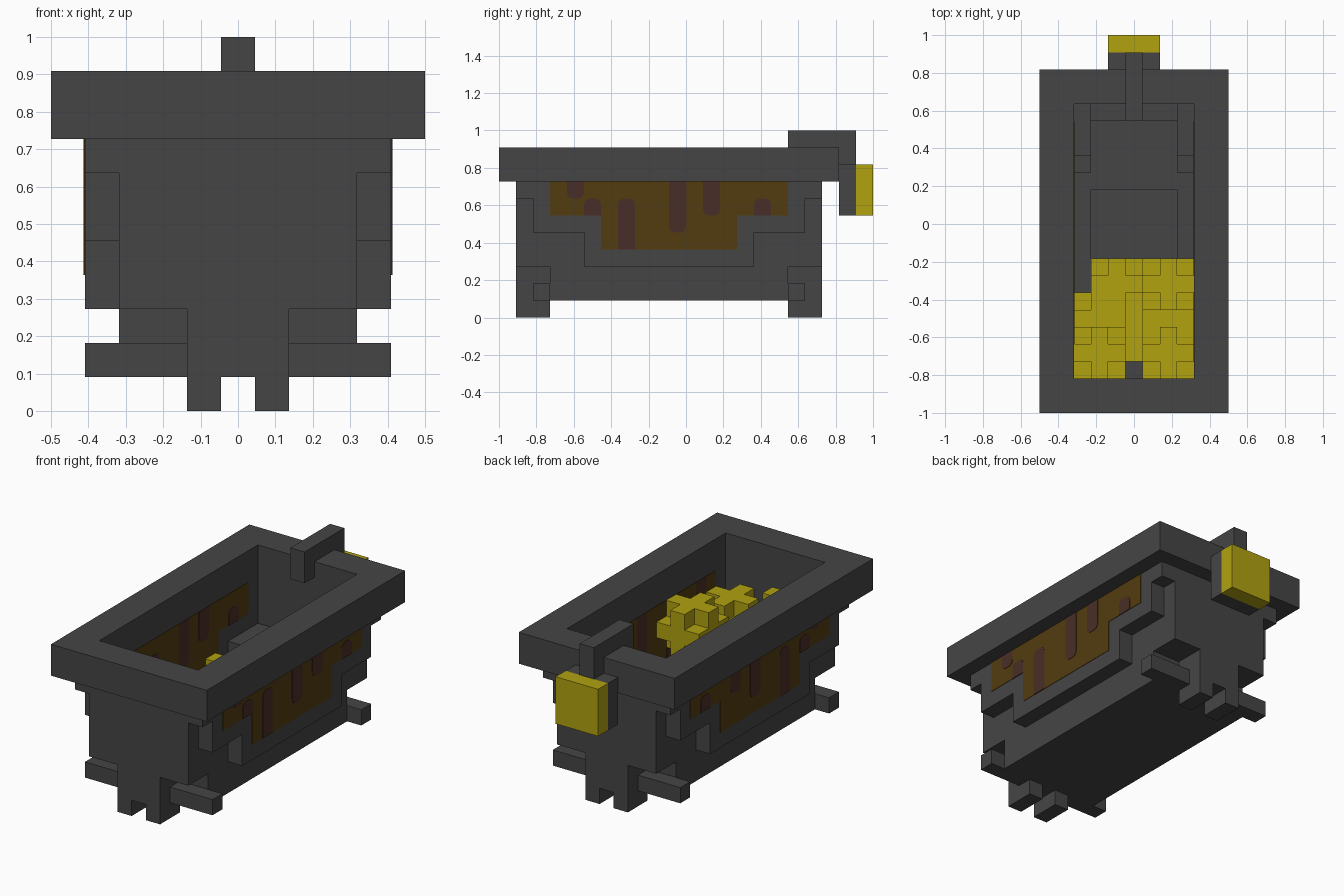
import bpy, bmesh, math
from mathutils import Vector

if "Cube" in bpy.data.objects:
    bpy.data.objects.remove(bpy.data.objects["Cube"])

U = 1 / 11  # size of one block


def material(name, rgb):
    m = bpy.data.materials.new(name)
    m.diffuse_color = (*rgb, 1)
    m.use_nodes = True
    m.node_tree.nodes["Principled BSDF"].inputs["Base Color"].default_value = m.diffuse_color
    return m


IRON = material("dark iron", (0.060, 0.060, 0.060))
GOLD = material("gold", (0.44, 0.36, 0.005))
BROWN = material("brown stain", (0.086, 0.046, 0.005))
RUST = material("rust drip", (0.066, 0.027, 0.020))


def finish(name, bm, mat):
    me = bpy.data.meshes.new(name)
    bm.to_mesh(me)
    bm.free()
    me.materials.append(mat)
    ob = bpy.data.objects.new(name, me)
    bpy.context.collection.objects.link(ob)
    return ob


def cells(box):
    x0, x1, y0, y1, z0, z1 = box
    return {(x0 + i, y0 + j, z0 + k) for i in range(round(x1 - x0))
            for j in range(round(y1 - y0)) for k in range(round(z1 - z0))}


def blocks(name, mat, adds, cuts=()):
    """Union of block ranges minus cut ranges, as an outer skin with merged flat faces."""
    solid = set().union(*map(cells, adds)).difference(*map(cells, cuts))
    bm = bmesh.new()
    verts = {}

    def vert(p):
        if p not in verts:
            verts[p] = bm.verts.new(Vector(p) * U)
        return verts[p]

    for c in solid:
        for axis in range(3):
            b, d = (axis + 1) % 3, (axis + 2) % 3
            for side in (0, 1):
                n = list(c)
                n[axis] += 1 if side else -1
                if tuple(n) in solid:
                    continue
                quad = []
                for s, t in ((0, 0), (1, 0), (1, 1), (0, 1)):
                    p = list(c)
                    p[axis] += side
                    p[b] += s
                    p[d] += t
                    quad.append(vert(tuple(p)))
                bm.faces.new(quad if side else quad[::-1])
    bmesh.ops.dissolve_limit(bm, angle_limit=0.01, verts=bm.verts[:], edges=bm.edges[:])
    return finish(name, bm, mat)


def plate(name, mat, outline, x, thick):
    """Thin plate from a (y, z) outline, centred on the plane x."""
    bm = bmesh.new()
    f = bm.faces.new([bm.verts.new((x * U - thick / 2, y * U, z * U)) for y, z in outline])
    ext = bmesh.ops.extrude_face_region(bm, geom=[f])["geom"]
    moved = [v for v in ext if isinstance(v, bmesh.types.BMVert)]
    bmesh.ops.translate(bm, verts=moved, vec=(thick, 0, 0))
    bmesh.ops.recalc_face_normals(bm, faces=bm.faces[:])
    return finish(name, bm, mat)


# Rim with rectangular opening
blocks("rim", IRON, [(-5.5, 5.5, -11, 9, 8, 10)], [(-3.5, 3.5, -9, 7, 8, 10)])

# Basin: body, lower hull, stepped side bulges, hollowed in steps
blocks("basin", IRON,
       [(-3.5, 3.5, -10, 8, 3, 8), (-3.5, 3.5, -8, 6, 1, 3),
        (-4.5, 4.5, -10, 8, 7, 8), (-4.5, 4.5, -9, 7, 5, 7), (-4.5, 4.5, -6, 4, 3, 5)],
       [(-3.5, 3.5, -9, 7, 5, 8), (-3.5, 3.5, -6, 4, 4, 5), (-3.5, 3.5, -5, 3, 3, 4),
        (-2.5, 2.5, -9, 7, 4, 5), (-2.5, 2.5, -8, 6, 3, 4), (-2.5, 2.5, -4, 2, 2, 3)])

# Feet: forked centre foot with a cross bar at each end
for label, y0, bar in (("front", -10, -9), ("back", 6, 6)):
    blocks(label + "_foot", IRON,
           [(-1.5, 1.5, y0, y0 + 2, 0, 3), (-4.5, 4.5, bar, bar + 1, 1, 2)],
           [(-0.5, 0.5, y0, y0 + 2, 0, 1)])

# Hook over the back rim with a hanging tag
blocks("hook", IRON, [(-0.5, 0.5, 6, 10, 10, 11), (-0.5, 0.5, 6, 7, 9, 10),
                      (-0.5, 0.5, 9, 10, 9, 11), (-1.5, 1.5, 9, 10, 6, 9)])
blocks("tag", GOLD, [(-1.5, 1.5, 10, 11, 6, 9)])

# Gold nuggets: 3-block cubes without corners (centre x, centre y, bottom z)
for x, y, z in ((2, -3.5, 5), (2, -7.5, 4), (-2, -7.5, 5), (-1, -3.5, 3),
                (-2, -5.5, 3), (2, -5.5, 3), (0, -6.5, 2)):
    x0, y0 = x - 1.5, y - 1.5
    blocks("nugget", GOLD, [(x0, x0 + 3, y0, y0 + 3, z + 1, z + 2),
                            (x0, x0 + 3, y0 + 1, y0 + 2, z, z + 3),
                            (x0 + 1, x0 + 2, y0, y0 + 3, z, z + 3)])

# Stains and drips on both faces of each side wall
STAIN = [(-8, 8), (-8, 6), (-5, 6), (-5, 4), (3, 4), (3, 6), (6, 6), (6, 8)]
# drip: left y, bottom z, top z, rounded end
DRIPS = ((-7, 7, 8, "low"), (-6, 6, 7, "high"), (-4, 4, 7, "high"),
         (-1, 5, 8, "low"), (1, 6, 8, "low"), (4, 6, 7, "high"))


def drip_outline(y, z0, z1, end):
    r = 0.35
    pts = []
    for cy, start in ((y + 1 - r, 0), (y + r, 90)):
        for k in range(4):
            a = math.radians(start + 30 * k)
            pts.append((cy + r * math.cos(a), z1 - r + r * math.sin(a)))
    pts += [(y, z0), (y + 1, z0)]
    return pts if end == "high" else [(p, z0 + z1 - q) for p, q in pts]


for x in (-4.5, -3.5, 3.5, 4.5):
    plate("stain", BROWN, STAIN, x, 0.005)
    for d in DRIPS:
        plate("drip", RUST, drip_outline(*d), x, 0.009)
